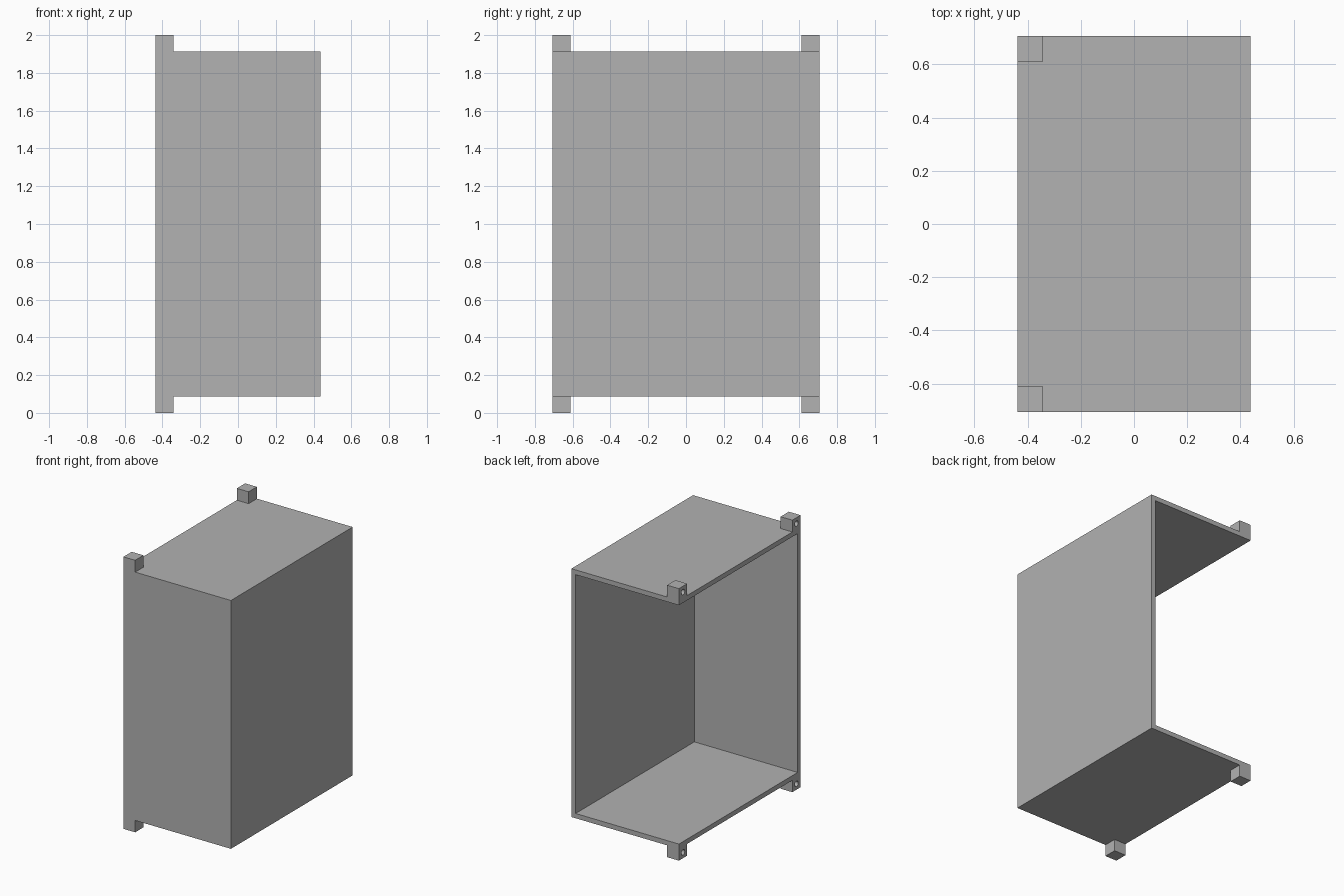
import bpy, bmesh
from math import radians
from mathutils import Matrix, Vector

cube = bpy.data.objects.get("Cube")
if cube:
    bpy.data.objects.remove(cube, do_unlink=True)

# Overall sizes
HALF_X, HALF_Y = 0.4375, 0.707
HEIGHT = 2.0
LUG_H, LUG_W = 0.087, 0.096
WALL = 0.035
HOLE_R, HOLE_DEPTH = 0.02, 0.07

grey = bpy.data.materials.new("plain_grey")
grey.use_nodes = True
colour = (0.445, 0.445, 0.445, 1)
grey.diffuse_color = colour
bsdf = next(n for n in grey.node_tree.nodes if n.type == 'BSDF_PRINCIPLED')
bsdf.inputs["Base Color"].default_value = colour


def add_object(name, bm):
    mesh = bpy.data.meshes.new(name)
    bm.to_mesh(mesh)
    bm.free()
    mesh.materials.append(grey)
    obj = bpy.data.objects.new(name, mesh)
    bpy.context.scene.collection.objects.link(obj)
    return obj


def box_mesh(low, high):
    low, high = Vector(low), Vector(high)
    bm = bmesh.new()
    place = Matrix.Translation((low + high) / 2) @ Matrix.Diagonal((*(high - low), 1))
    bmesh.ops.create_cube(bm, size=1, matrix=place)
    return bm


# Housing: a box open at the back and on one side, thickened inwards
bm = box_mesh((-HALF_X, -HALF_Y, LUG_H), (HALF_X, HALF_Y, HEIGHT - LUG_H))
bm.normal_update()
open_sides = [f for f in bm.faces if f.normal.x < -0.5 or f.normal.y > 0.5]
bmesh.ops.delete(bm, geom=open_sides, context='FACES')
housing = add_object("housing", bm)
walls = housing.modifiers.new("wall_thickness", 'SOLIDIFY')
walls.thickness = WALL
walls.offset = -1
walls.use_even_offset = True

# Four mounting lugs on the open side, each with a blind screw hole
for level, z0 in (("bottom", 0), ("top", HEIGHT - LUG_H)):
    for end, sign in (("front", -1), ("back", 1)):
        y0, y1 = sorted((sign * HALF_Y, sign * (HALF_Y - LUG_W)))
        lug = add_object(f"{end}_{level}_lug", box_mesh(
            (-HALF_X, y0, z0), (-HALF_X + LUG_W, y1, z0 + LUG_H)))

        bm = bmesh.new()
        centre = Matrix.Translation((-HALF_X, (y0 + y1) / 2, z0 + LUG_H / 2))
        bmesh.ops.create_cone(
            bm, cap_ends=True, segments=24, radius1=HOLE_R, radius2=HOLE_R,
            depth=2 * HOLE_DEPTH, matrix=centre @ Matrix.Rotation(radians(90), 4, 'Y'))
        cutter = add_object(f"{end}_{level}_hole_cutter", bm)
        cutter.hide_render = True
        cutter.hide_viewport = True

        hole = lug.modifiers.new("screw_hole", 'BOOLEAN')
        hole.operation = 'DIFFERENCE'
        hole.solver = 'EXACT'
        hole.object = cutter
